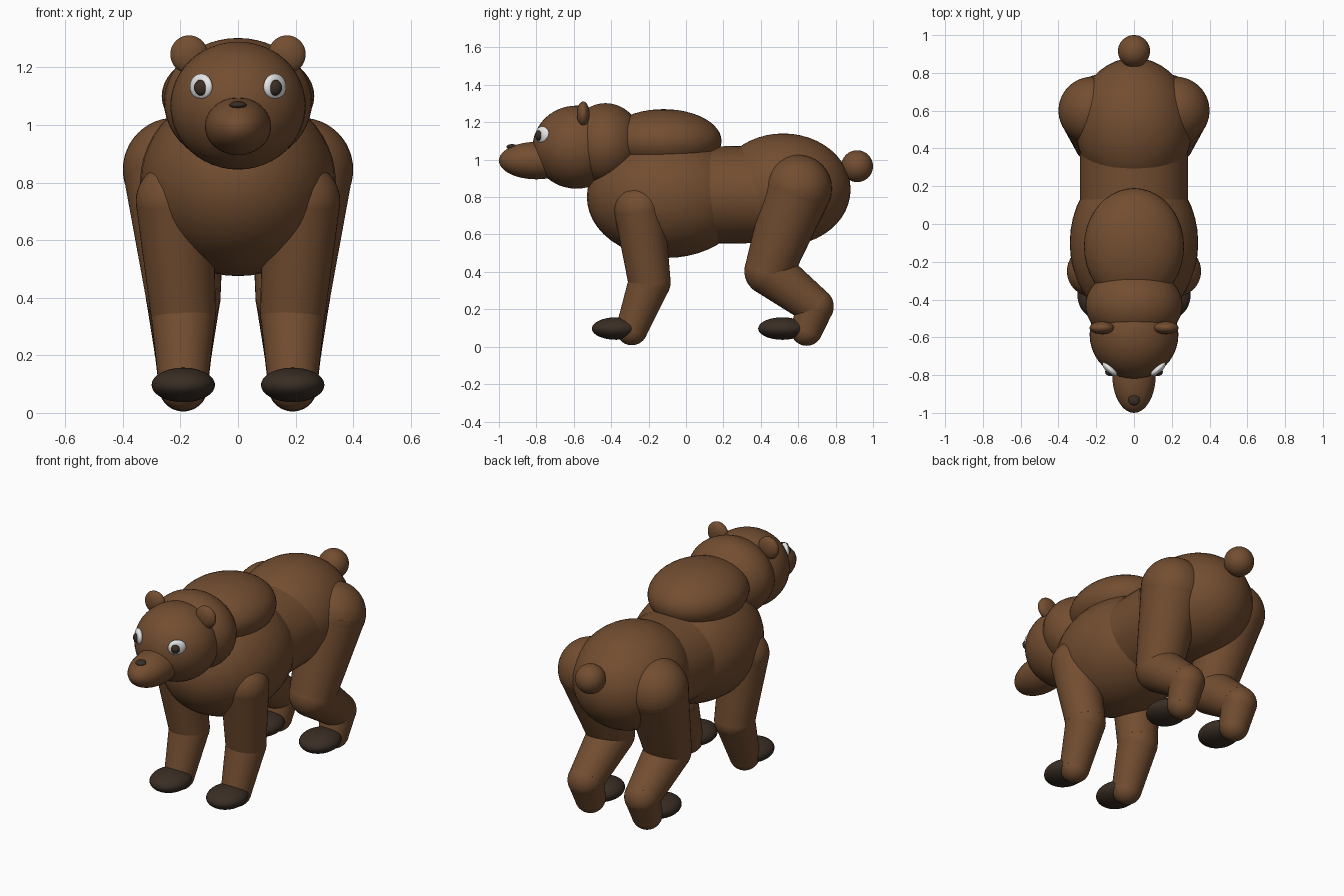
import bpy
from mathutils import Vector

if "Cube" in bpy.data.objects:
    bpy.data.objects.remove(bpy.data.objects["Cube"])


def material(name, colour):
    m = bpy.data.materials.new(name)
    m.use_nodes = True
    m.diffuse_color = (*colour, 1)
    m.node_tree.nodes["Principled BSDF"].inputs["Base Color"].default_value = (*colour, 1)
    return m


fur = material("brown fur", (0.17, 0.075, 0.03))
dark = material("dark brown", (0.042, 0.027, 0.018))
white = material("eye white", (0.85, 0.85, 0.85))


def finish(name, mat):
    ob = bpy.context.object
    ob.name = name
    ob.data.materials.append(mat)
    bpy.ops.object.shade_smooth_by_angle()
    return ob


def ellipsoid(name, centre, radii, mat=fur, turn=0):
    bpy.ops.mesh.primitive_uv_sphere_add(segments=40, ring_count=24, radius=1,
                                         location=centre, rotation=(0, 0, turn))
    bpy.context.object.scale = radii
    return finish(name, mat)


def ball(name, centre, r, mat=fur):
    return ellipsoid(name, centre, (r, r, r), mat)


def limb(name, start, end, r1, r2):
    # tapered tube between two joints
    a, b = Vector(start), Vector(end)
    bpy.ops.mesh.primitive_cone_add(vertices=40, radius1=r1, radius2=r2,
                                    depth=(b - a).length, location=(a + b) / 2)
    bpy.context.object.rotation_euler = (b - a).to_track_quat('Z', 'Y').to_euler()
    return finish(name, fur)


# Body
ellipsoid("chest", (0, -0.1, 0.8), (0.34, 0.43, 0.325))
waist = limb("waist", (0, -0.1, 0.808), (0, 0.48, 0.815), 1, 1)
waist.scale = (0.285, 0.26, 1)
ellipsoid("rump", (0, 0.52, 0.84), (0.31, 0.36, 0.3))
ellipsoid("shoulder_hump", (0, -0.12, 1.1), (0.265, 0.31, 0.17))
ball("tail", (0, 0.915, 0.965), 0.085)

# Head
ellipsoid("neck", (0, -0.43, 1.08), (0.257, 0.2, 0.222))
ellipsoid("head", (0, -0.585, 1.067), (0.235, 0.235, 0.222))
ellipsoid("muzzle", (0, -0.8, 0.995), (0.115, 0.2, 0.1))
ellipsoid("nose", (0, -0.93, 1.069), (0.03, 0.03, 0.014), dark)

# Joints of each leg: part names, then (y, z, radius) from the top, with x of the top joint
front = [("shoulder", 0.22, -0.25, 0.735, 0.135), ("elbow", 0.19, -0.195, 0.345, 0.113),
         ("ankle", 0.19, -0.29, 0.093, 0.085)]
back = [("hip", 0.22, 0.6, 0.845, 0.18), ("knee", 0.19, 0.442, 0.405, 0.13),
        ("hock", 0.19, 0.69, 0.215, 0.1), ("ankle", 0.19, 0.645, 0.09, 0.085)]

for side, s in (("left", 1), ("right", -1)):
    # Ears and eyes
    ellipsoid(side + "_ear", (s * 0.17, -0.55, 1.245), (0.065, 0.034, 0.066))
    ellipsoid(side + "_eye", (s * 0.128, -0.768, 1.133), (0.05, 0.021, 0.045), white, s * 0.75)
    ellipsoid(side + "_pupil", (s * 0.124, -0.782, 1.13), (0.029, 0.023, 0.029), dark)
    # Legs
    for end, joints, foot_y in (("front", front, -0.373), ("back", back, 0.516)):
        prefix = f"{side}_{end}_"
        for part, x, y, z, r in joints:
            ball(prefix + part, (s * x, y, z), r)
        for (p, x, y, z, r), (q, x2, y2, z2, r2) in zip(joints, joints[1:]):
            limb(f"{prefix}{p}_to_{q}", (s * x, y, z), (s * x2, y2, z2), r, r2)
        ellipsoid(prefix + "foot", (s * 0.19, foot_y, 0.097), (0.11, 0.13, 0.06), dark)
